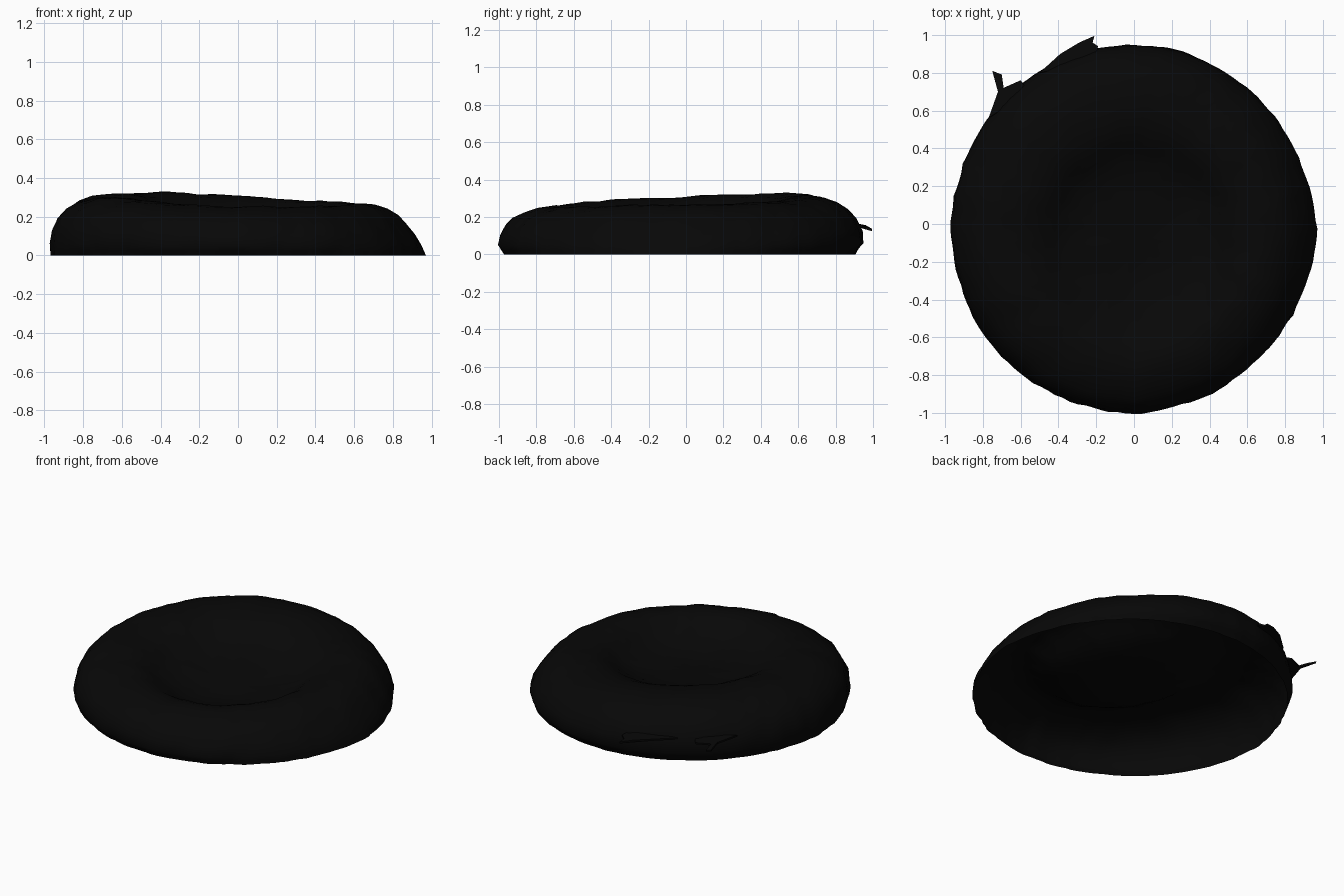
import bpy, bmesh, math
from mathutils import Vector, noise

cube = bpy.data.objects.get("Cube")
if cube:
    bpy.data.objects.remove(cube, do_unlink=True)

black = bpy.data.materials.new("charred black")
black.use_nodes = True
colour = (0.0022, 0.0022, 0.0022, 1)
black.diffuse_color = colour
black.node_tree.nodes["Principled BSDF"].inputs["Base Color"].default_value = colour


def add_object(name, bm, smooth=True):
    mesh = bpy.data.meshes.new(name)
    bm.to_mesh(mesh)
    bm.free()
    mesh.materials.append(black)
    obj = bpy.data.objects.new(name, mesh)
    bpy.context.collection.objects.link(obj)
    if smooth:
        for poly in mesh.polygons:
            poly.use_smooth = True
    return obj


# Side wall, broad flat rim and bowl-like dish: (radius, share of rim height)
PROFILE = [(1, 0), (1, .1), (1, .2), (.99, .42), (.965, .62), (.92, .78), (.86, .9),
           (.79, .98), (.72, 1), (.65, .99), (.59, .94), (.53, .84), (.48, .73),
           (.43, .65), (.35, .57), (.25, .51), (.12, .48)]
SEGMENTS = 140
DISH_X, DISH_Y = .04, -.06


def shell_point(angle, radius, share):
    c, s = math.cos(angle), math.sin(angle)
    # rim is highest at the back left, with dips at the back right and front
    rim = .288 + .033 * math.cos(angle - math.radians(125))
    rim -= .018 * max(0, math.cos(angle - math.radians(55))) ** 4
    rim -= .01 * max(0, -s) ** 4
    # right side slopes inward, front and back tuck in at the foot
    r = radius - .07 * max(c, 0) * min(1, share * 1.6) * radius
    r -= max(0, .2 - share) * (.15 * max(-s, 0) + .25 * max(s, 0))
    p = Vector((.965 * r * c, .975 * r * s - .025, rim * share))
    # dish sits a little to the front right
    inside = min(1, max(0, (.78 - radius) / .25))
    p.x += DISH_X * inside
    p.y += DISH_Y * inside
    # uneven crust
    bump = noise.noise(p * 4) * .01 + noise.noise(p * 11) * .006
    side = (.01 * noise.noise(p * 9) + .006 * noise.noise(p * 22)) * radius
    p.x += side * c
    p.y += side * s
    p.z += bump * min(1, share * 2)
    return p


# Hollow shell, open underneath
bm = bmesh.new()
rings = []
for radius, share in PROFILE:
    rings.append([bm.verts.new(shell_point(math.tau * i / SEGMENTS, radius, share))
                  for i in range(SEGMENTS)])
for low, high in zip(rings, rings[1:]):
    for i in range(SEGMENTS):
        j = (i + 1) % SEGMENTS
        bm.faces.new((low[i], low[j], high[j], high[i]))
centre = bm.verts.new((DISH_X, DISH_Y - .025, .137))
for i in range(SEGMENTS):
    bm.faces.new((rings[-1][i], rings[-1][(i + 1) % SEGMENTS], centre))
add_object("crust_shell", bm)


# Thin torn flakes on the back edge
def flake(name, outline):
    bm = bmesh.new()
    bm.faces.new([bm.verts.new(p) for p in outline])
    obj = add_object(name, bm, smooth=False)
    solid = obj.modifiers.new("thickness", 'SOLIDIFY')
    solid.thickness = .012
    solid.offset = 0


flake("left_flake", [(-.77, .56, .16), (-.72, .7, .15), (-.75, .81, .15),
                     (-.7, .79, .13), (-.69, .72, .14), (-.6, .76, .14),
                     (-.56, .7, .16)])
flake("back_flake", [(-.5, .8, .16), (-.39, .9, .16), (-.29, .96, .15),
                     (-.21, .995, .13), (-.22, .96, .14), (-.19, .94, .15),
                     (-.22, .86, .17)])
